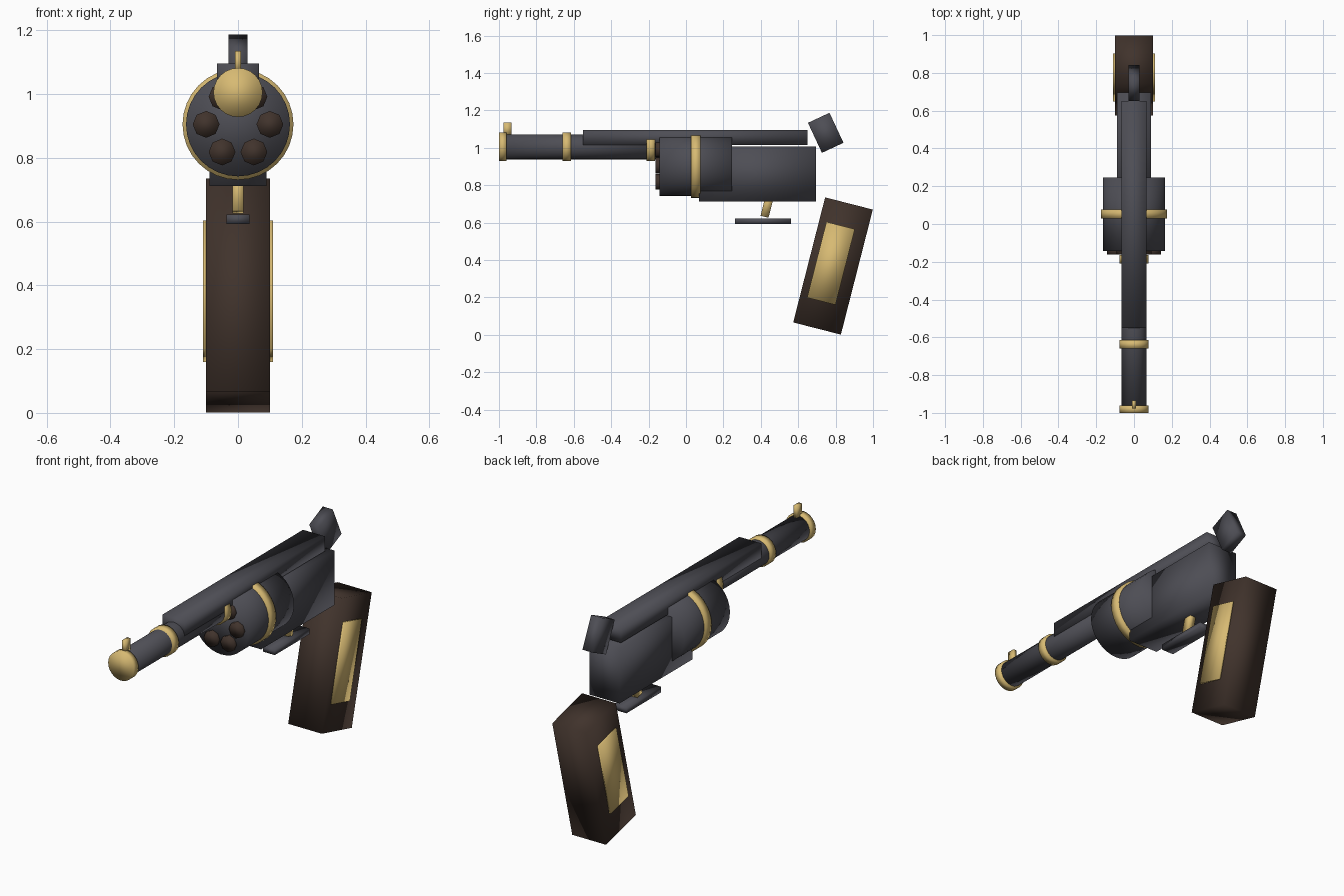
import bpy
import math

cube = bpy.data.objects.get("Cube")
if cube:
    bpy.data.objects.remove(cube, do_unlink=True)


def material(name, rgb):
    mat = bpy.data.materials.new(name)
    mat.use_nodes = True
    mat.diffuse_color = (*rgb, 1)
    mat.node_tree.nodes["Principled BSDF"].inputs["Base Color"].default_value = (*rgb, 1)
    return mat


steel = material("dark steel", (0.075, 0.075, 0.09))
brass = material("brass", (0.68, 0.49, 0.17))
walnut = material("dark walnut", (0.052, 0.033, 0.025))


def finish(name, mat):
    obj = bpy.context.object
    obj.name = name
    obj.data.name = name
    obj.data.materials.append(mat)
    bpy.ops.object.shade_smooth()
    return obj


def box(name, mat, centre, size, tilt=0.0):
    """Box with full sizes, tilted about the x axis."""
    bpy.ops.mesh.primitive_cube_add(size=1, location=centre, rotation=(tilt, 0, 0))
    bpy.context.object.scale = size
    bpy.ops.object.transform_apply(location=False, rotation=False, scale=True)
    return finish(name, mat)


def rod(name, mat, radius, y_front, y_back, z, x=0.0, sides=24):
    """Cylinder lying along the y axis."""
    bpy.ops.mesh.primitive_cylinder_add(
        vertices=sides, radius=radius, depth=y_back - y_front,
        location=(x, (y_front + y_back) / 2, z), rotation=(math.pi / 2, 0, 0))
    return finish(name, mat)


BORE_Z = 1.005
DRUM_Z = 0.905
GRIP_TILT = -0.25

# Barrel, its three bands and the front sight
rod("barrel", steel, 0.067, -0.98, -0.14, BORE_Z)
for name, front, back in (("muzzle_band", -1.0, -0.96),
                          ("middle_band", -0.66, -0.615),
                          ("rear_band", -0.21, -0.165)):
    rod(name, brass, 0.077, front, back, BORE_Z)
box("front_sight", brass, (0, -0.955, 1.1), (0.02, 0.042, 0.07))

# Drum with band and six chambers
rod("drum", steel, 0.163, -0.143, 0.247, DRUM_Z, sides=32)
rod("drum_band", brass, 0.174, 0.028, 0.078, DRUM_Z, sides=32)
for i in range(6):
    a = i * math.pi / 3
    rod(f"chamber_{i + 1}", walnut, 0.042, -0.162, -0.12,
        DRUM_Z + 0.1 * math.sin(a), x=0.1 * math.cos(a), sides=8)

# Frame, top strap and hammer
box("frame", steel, (0, 0.383, 0.86), (0.178, 0.626, 0.296))
box("top_strap", steel, (0, 0.05, 1.056), (0.132, 1.2, 0.08))
box("hammer", steel, (0, 0.747, 1.08), (0.06, 0.127, 0.177), math.radians(25))

# Trigger and guard plate
box("trigger", brass, (0, 0.437, 0.699), (0.036, 0.044, 0.14), GRIP_TILT)
box("trigger_guard", steel, (0, 0.412, 0.608), (0.072, 0.298, 0.03))

# Grip with an inlay on each side
box("grip", walnut, (0, 0.786, 0.368), (0.202, 0.263, 0.69), GRIP_TILT)
for name, side in (("left_inlay", 1), ("right_inlay", -1)):
    box(name, brass, (side * 0.1055, 0.775, 0.382), (0.0095, 0.157, 0.418), GRIP_TILT)
